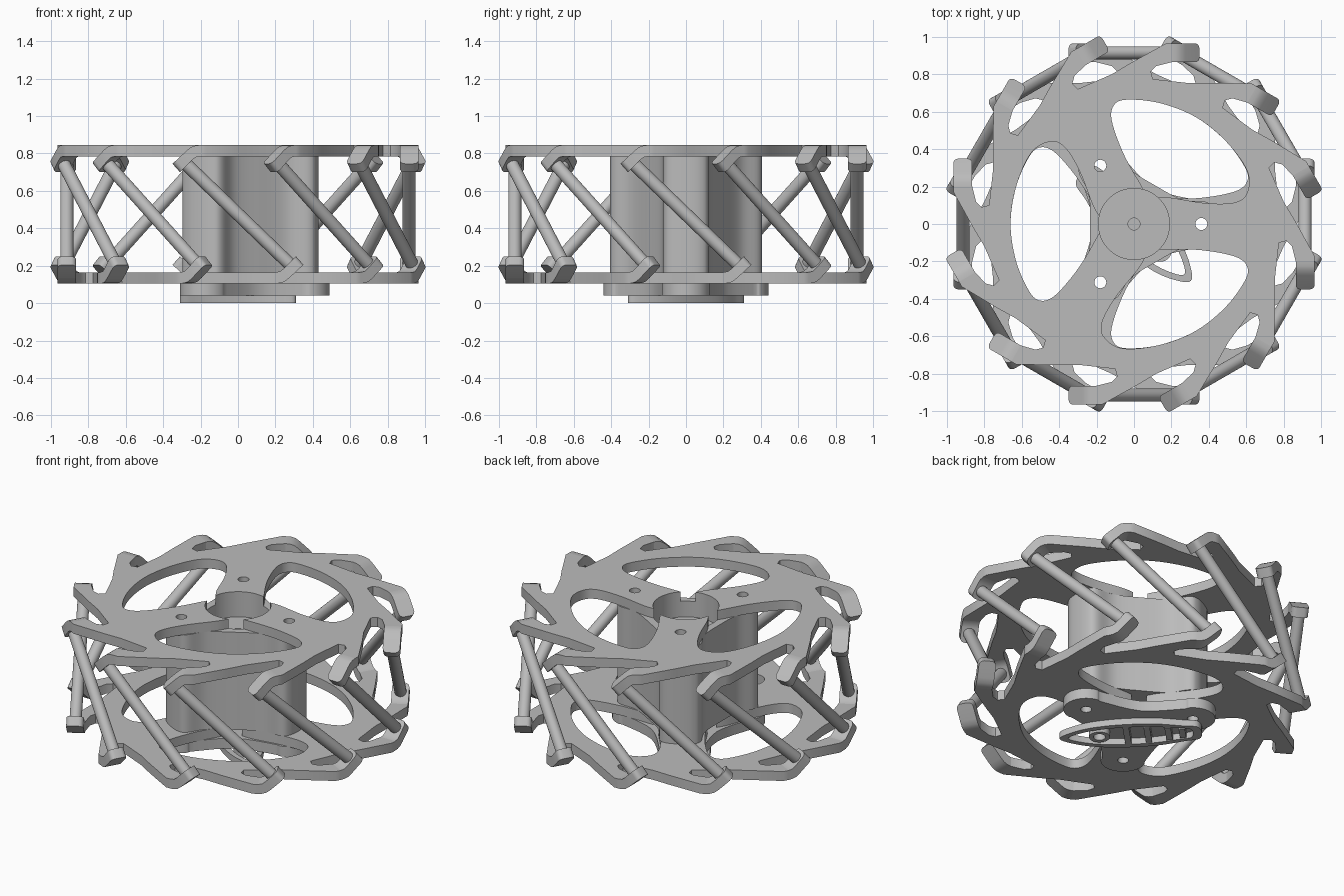
import bpy, bmesh
from math import cos, sin, pi, radians
from mathutils import Vector, Matrix

cube = bpy.data.objects.get("Cube")
if cube:
    bpy.data.objects.remove(cube)

GREY = (0.5, 0.5, 0.5, 1)
grey = bpy.data.materials.new("plain_grey")
grey.use_nodes = True
grey.diffuse_color = GREY
grey.node_tree.nodes["Principled BSDF"].inputs["Base Color"].default_value = GREY

MID = 0.475           # mid height between the two wheel plates
LOW, HIGH = 0.785, 0.845  # faces of the upper plate
FLIP = Matrix.Translation((0, 0, 2 * MID)) @ Matrix.Rotation(pi, 4, 'X')


def turn(p, deg):
    a = radians(deg)
    return (p[0] * cos(a) - p[1] * sin(a), p[0] * sin(a) + p[1] * cos(a))


def around(pts, count, sign=1):
    return [turn(p, sign * 360 / count * k) for k in range(count) for p in pts]


def circle(cx, cy, r, n=32):
    return [(cx + r * cos(2 * pi * k / n), cy + r * sin(2 * pi * k / n)) for k in range(n)]


def smooth(pts, steps=6):
    """Closed spline through the points."""
    out, n = [], len(pts)
    for i in range(n):
        a, b, c, d = (Vector(pts[(i + j) % n]) for j in (-1, 0, 1, 2))
        for s in range(steps):
            t = s / steps
            out.append(tuple(0.5 * (2 * b + (c - a) * t + (2 * a - 5 * b + 4 * c - d) * t * t
                                    + (3 * b - a - 3 * c + d) * t ** 3)))
    return out


def finish(name, bm):
    bmesh.ops.recalc_face_normals(bm, faces=bm.faces)
    me = bpy.data.meshes.new(name)
    bm.to_mesh(me)
    bm.free()
    me.materials.append(grey)
    ob = bpy.data.objects.new(name, me)
    bpy.context.collection.objects.link(ob)
    return ob


def prism(name, pts, z0, z1):
    bm = bmesh.new()
    face = bm.faces.new([bm.verts.new((p[0], p[1], z0)) for p in pts])
    top = bmesh.ops.extrude_face_region(bm, geom=[face])["geom"]
    bmesh.ops.translate(bm, vec=(0, 0, z1 - z0),
                        verts=[v for v in top if isinstance(v, bmesh.types.BMVert)])
    return finish(name, bm)


def select(ob):
    bpy.ops.object.select_all(action='DESELECT')
    ob.select_set(True)
    bpy.context.view_layer.objects.active = ob


def cut(ob, pts, z0=-1, z1=2):
    cutter = prism("cutter", pts, z0, z1)
    cutter.hide_render = True
    mod = ob.modifiers.new("cut", 'BOOLEAN')
    mod.operation, mod.solver, mod.object = 'DIFFERENCE', 'EXACT', cutter
    select(ob)
    bpy.ops.object.modifier_apply(modifier=mod.name)
    bpy.data.objects.remove(cutter)


def copy(ob, name, matrix):
    dup = ob.copy()
    dup.name = name
    dup.matrix_world = matrix
    bpy.context.collection.objects.link(dup)
    return dup


def round_off(ob):
    select(ob)
    bpy.ops.object.shade_smooth_by_angle(angle=radians(35))


bolt_holes = [circle(*turn((0.36, 0), a), 0.032, 24) for a in (0, 120, 240)]

# Upper wheel plate: twelve swept teeth, three large windows, hub opening
tooth = [(-0.80, -0.12), (-0.86, -0.02), (-0.965, 0.17), (-0.965, 0.2), (-0.865, 0.2),
         (-0.845, 0.12), (-0.815, 0.09), (-0.775, 0.10)]
window = smooth([(-0.45, 0.44), (-0.55, 0.38), (-0.63, 0.2), (-0.66, 0), (-0.63, -0.2),
                 (-0.56, -0.36), (-0.50, -0.41), (-0.42, -0.38), (-0.3, -0.24),
                 (-0.21, -0.09), (-0.17, 0), (-0.22, 0.1), (-0.29, 0.28), (-0.37, 0.41)])
plate = prism("upper_plate", around(tooth, 12, -1), LOW, HIGH)
for a in (0, 120, 240):
    cut(plate, [turn(p, a) for p in window])
cut(plate, circle(0, 0, 0.19, 48))
for hole in bolt_holes:
    cut(plate, hole)
round_off(plate)
copy(plate, "lower_plate", FLIP)

# Bent tabs at the tooth ends, with rounded tips
section = [(0.2, 0.845), (0.225, 0.843), (0.25, 0.835), (0.275, 0.815), (0.35, 0.745),
           (0.31, 0.70), (0.245, 0.765), (0.225, 0.78), (0.2, LOW)]
bm = bmesh.new()
side = bm.faces.new([bm.verts.new((-0.965, y, z)) for y, z in section])
ext = bmesh.ops.extrude_face_region(bm, geom=[side])["geom"]
bmesh.ops.translate(bm, vec=(0.1, 0, 0), verts=[v for v in ext if isinstance(v, bmesh.types.BMVert)])
tip_edges = [e for e in bm.edges if all(v.co.y > 0.3 for v in e.verts)
             and abs(e.verts[0].co.x - e.verts[1].co.x) < 0.01]
bmesh.ops.bevel(bm, geom=tip_edges, offset=0.028, segments=4, profile=0.5, affect='EDGES')
tab = finish("upper_tab", bm)
round_off(tab)

# Slanted rods joining each upper tab to a lower tab
start, end = Vector((-0.915, 0.285, 0.75)), Vector((-0.915, -0.285, 0.2))
bm = bmesh.new()
bmesh.ops.create_cone(bm, cap_ends=True, segments=24, radius1=0.035, radius2=0.035,
                      depth=(end - start).length)
lean = (end - start).to_track_quat('Z', 'Y').to_matrix().to_4x4()
bm.transform(Matrix.Translation((start + end) / 2) @ lean)
rod = finish("rod", bm)
round_off(rod)

for k in range(12):
    spin = Matrix.Rotation(k * pi / 6, 4, 'Z')
    copy(tab, "lower_tab", spin @ FLIP)
    if k:
        copy(tab, "upper_tab", spin)
        copy(rod, "rod", spin)

# Three-lobed hub column with a round recess on top
lobe = [(0.26, -0.13), (0.38, -0.12), (0.42, -0.08), (0.43, 0), (0.42, 0.08),
        (0.38, 0.12), (0.26, 0.13), turn((0.235, 0), 60)]
hub = prism("hub_column", smooth(around(lobe, 3)), 2 * MID - LOW, LOW)
cut(hub, circle(0, 0, 0.19, 48), LOW - 0.1, 2)
cut(hub, circle(0, 0, 0.032, 24))
for hole in bolt_holes:
    cut(hub, hole)
round_off(hub)

# Three-lobed mounting flange below the lower plate
ear = [turn((0.36 + 0.13 * cos(radians(a)), 0.13 * sin(radians(a))), 0)
       for a in range(-100, 101, 20)] + [turn((0.22, 0), 60)]
flange = prism("mounting_flange", smooth(around(ear, 3), 4), 0.04, 2 * MID - HIGH)
for hole in bolt_holes:
    cut(flange, hole)
round_off(flange)

# Pointed frame and plain ribs under the flange
half = [(0.43, 0), (0.37, 0.055), (0.25, 0.105), (0.08, 0.13), (-0.12, 0.125), (-0.28, 0.09), (-0.38, 0.06)]
outline = half + [(x, -y) for x, y in half[:0:-1]]
frame = prism("pointed_frame", [turn(p, -45) for p in smooth(outline)], 0, 0.04)
inner = [(0.02 + (x - 0.02) * 0.88, y * 0.74) for x, y in outline]
cut(frame, [turn(p, -45) for p in smooth(inner)])
round_off(frame)

ring = prism("round_rib", [turn(p, -45) for p in circle(0.2, 0, 0.06)], 0, 0.04)
cut(ring, [turn(p, -45) for p in circle(0.2, 0, 0.035)])
round_off(ring)
for x, w in ((0.04, 0.1), (-0.08, 0.085), (-0.2, 0.07), (-0.28, 0.05)):
    bar = [(x - 0.018, -w), (x + 0.018, -w), (x + 0.018, w), (x - 0.018, w)]
    prism("cross_rib", [turn(p, -45) for p in bar], 0, 0.04)
